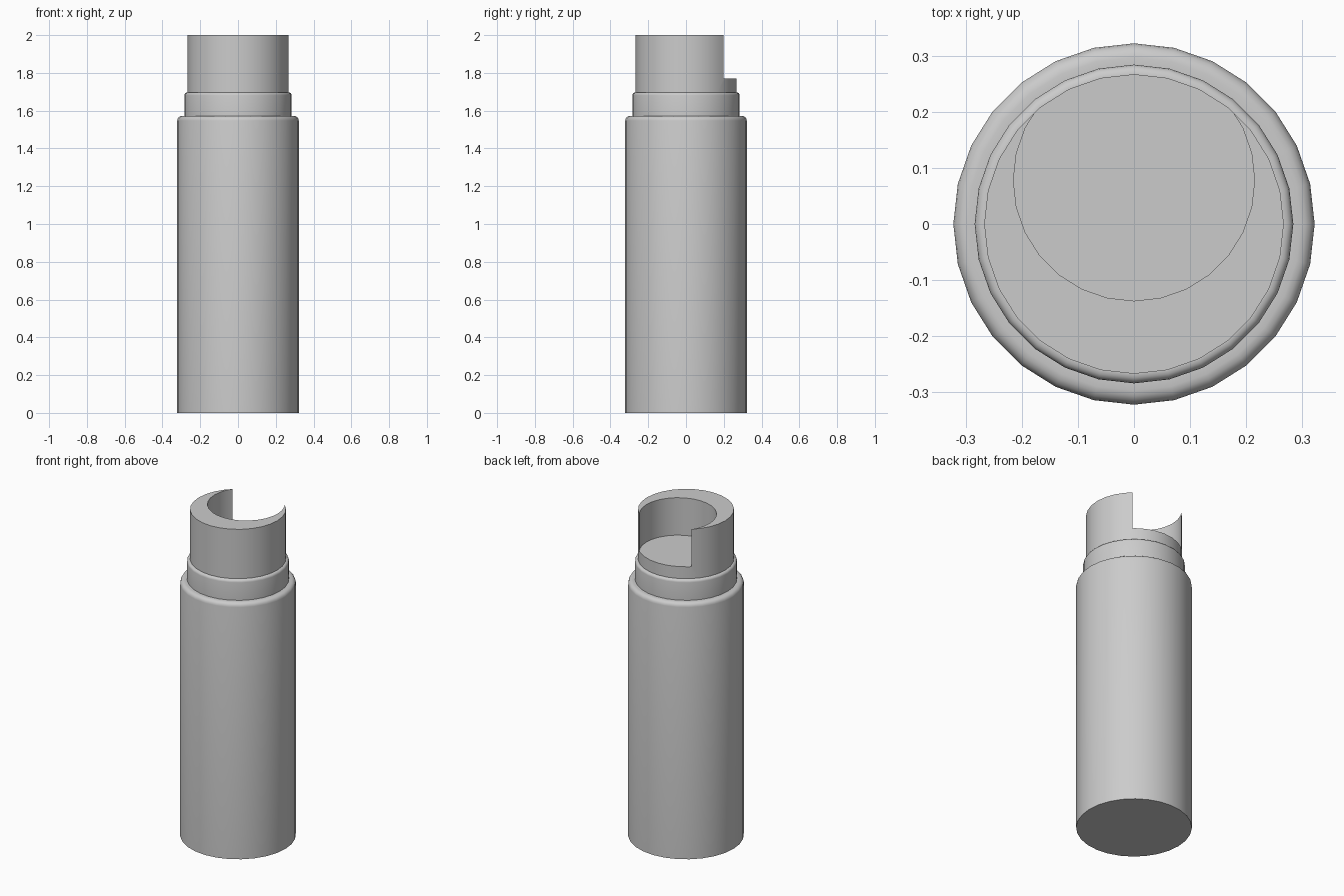
import bpy, bmesh, math

if "Cube" in bpy.data.objects:
    bpy.data.objects.remove(bpy.data.objects["Cube"])

SIDES = 28


def lathe(name, profile, center_y=0.0):
    """Closed solid of revolution from (radius, z) points, bottom to top."""
    bm = bmesh.new()
    rings = []
    for r, z in profile:
        rings.append([bm.verts.new((r * math.cos(2 * math.pi * i / SIDES),
                                    center_y + r * math.sin(2 * math.pi * i / SIDES), z))
                      for i in range(SIDES)])
    for low, high in zip(rings, rings[1:]):
        for i in range(SIDES):
            j = (i + 1) % SIDES
            bm.faces.new((low[i], low[j], high[j], high[i]))
    bm.faces.new(rings[0][::-1])
    bm.faces.new(rings[-1])
    mesh = bpy.data.meshes.new(name)
    bm.to_mesh(mesh)
    bm.free()
    obj = bpy.data.objects.new(name, mesh)
    bpy.context.collection.objects.link(obj)
    return obj


def rounded(r, z0, z1, bevel, steps=4):
    """Cylinder profile with a rounded top edge."""
    pts = [(r, z0)]
    for k in range(steps + 1):
        a = math.pi / 2 * k / steps
        pts.append((r - bevel + bevel * math.cos(a), z1 - bevel + bevel * math.sin(a)))
    return pts


# Main bottle body, collar and slotted nozzle as one stepped profile
profile = rounded(0.322, 0, 1.572, 0.025)
profile += rounded(0.284, 1.572, 1.697, 0.016)
profile += [(0.267, 1.697), (0.267, 2.0)]
body = lathe("bottle_body", profile)

# Offset round pocket that breaks through the back of the nozzle
cutter = lathe("pocket_cutter", [(0.215, 1.77), (0.215, 2.2)], 0.078)
cutter.hide_render = True
cut = body.modifiers.new("pocket", 'BOOLEAN')
cut.operation = 'DIFFERENCE'
cut.solver = 'EXACT'
cut.object = cutter
bpy.context.view_layer.objects.active = body
body.select_set(True)
bpy.ops.object.modifier_apply(modifier=cut.name)
bpy.data.objects.remove(cutter)

# Smooth walls, crisp edges
bpy.ops.object.shade_smooth_by_angle(angle=math.radians(30))
